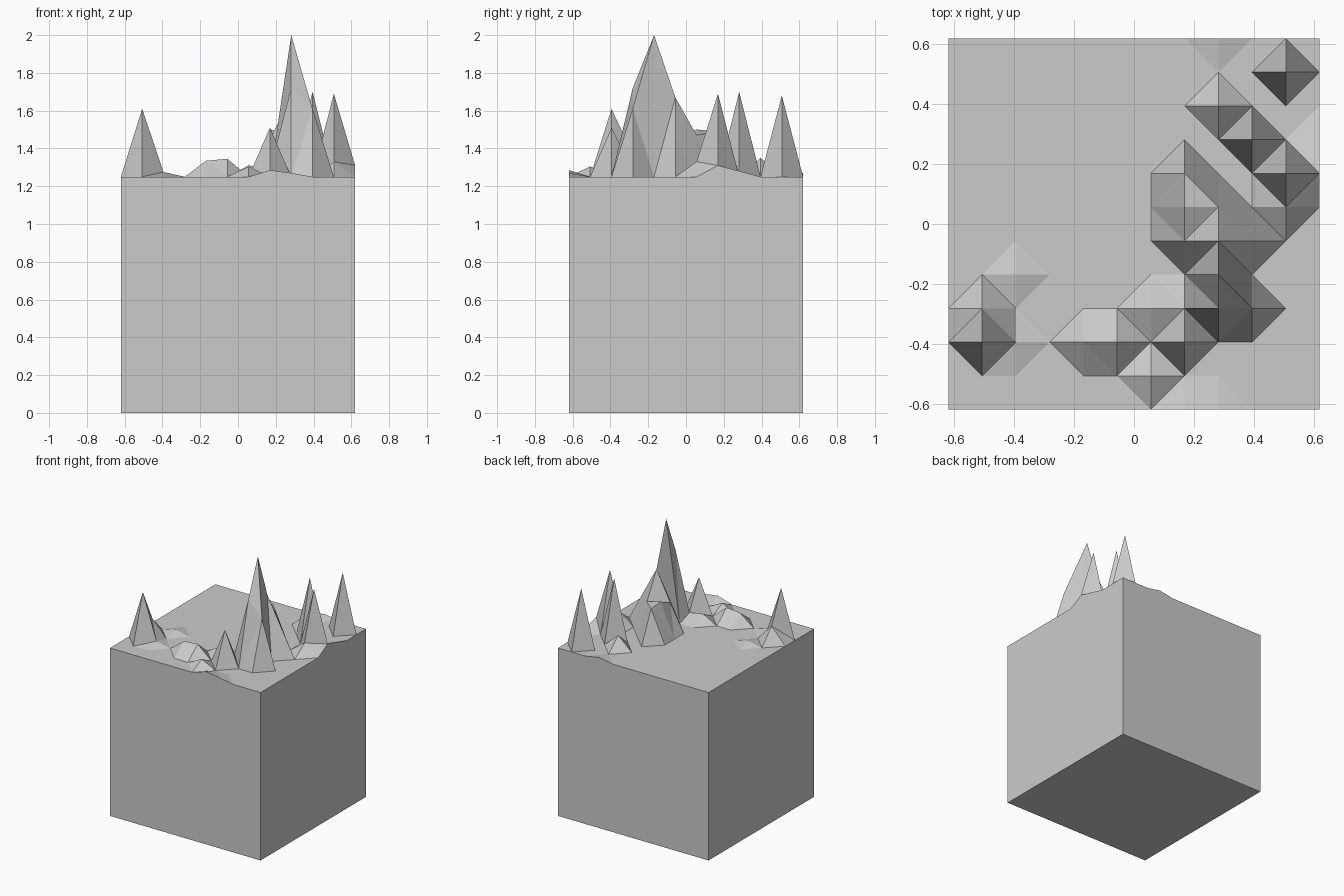
import bpy, bmesh

if "Cube" in bpy.data.objects:
    bpy.data.objects.remove(bpy.data.objects["Cube"])

HALF, TOP, N = 0.62, 1.25, 12
STEP = 2 * HALF / (N - 1)

# Raised grid points of the terrain: (column, row) -> height
peaks = {
    # tall ridge
    (8, 4): 2.0, (8, 3): 1.72, (9, 3): 1.61, (8, 5): 1.67, (9, 5): 1.46,
    (7, 5): 1.45, (7, 6): 1.50, (7, 7): 1.49, (8, 6): 1.47,
    # right side spires and slope
    (10, 10): 1.68, (9, 8): 1.70, (10, 7): 1.69, (8, 9): 1.35,
    (10, 6): 1.33, (11, 7): 1.31, (11, 8): 1.28, (8, 11): 1.27,
    # front mounds
    (7, 2): 1.51, (7, 3): 1.29, (6, 3): 1.31, (4, 2): 1.335, (5, 2): 1.345,
    (6, 1): 1.305, (7, 0): 1.285, (8, 0): 1.27,
    # left spire
    (1, 2): 1.61, (1, 3): 1.37, (2, 2): 1.275, (2, 4): 1.275,
}

bm = bmesh.new()

# Terrain surface
grid = [[bm.verts.new((-HALF + i * STEP, -HALF + j * STEP, peaks.get((i, j), TOP)))
         for j in range(N)] for i in range(N)]
quads = [bm.faces.new((grid[i][j], grid[i + 1][j], grid[i + 1][j + 1], grid[i][j + 1]))
         for i in range(N - 1) for j in range(N - 1)]
bmesh.ops.triangulate(bm, faces=quads, quad_method='SHORT_EDGE')

# Block walls and floor, following the terrain rim
last = N - 1
rims = [[grid[i][0] for i in range(N)],
        [grid[last][j] for j in range(N)],
        [grid[i][last] for i in reversed(range(N))],
        [grid[0][j] for j in reversed(range(N))]]
floor = [bm.verts.new((r[0].co.x, r[0].co.y, 0)) for r in rims]
for k, rim in enumerate(rims):
    bm.faces.new([floor[k], floor[(k + 1) % 4]] + rim[::-1])
bm.faces.new(floor[::-1])
bmesh.ops.recalc_face_normals(bm, faces=bm.faces)

mesh = bpy.data.meshes.new("terrain_block")
bm.to_mesh(mesh)
bm.free()
bpy.context.collection.objects.link(bpy.data.objects.new("terrain_block", mesh))
